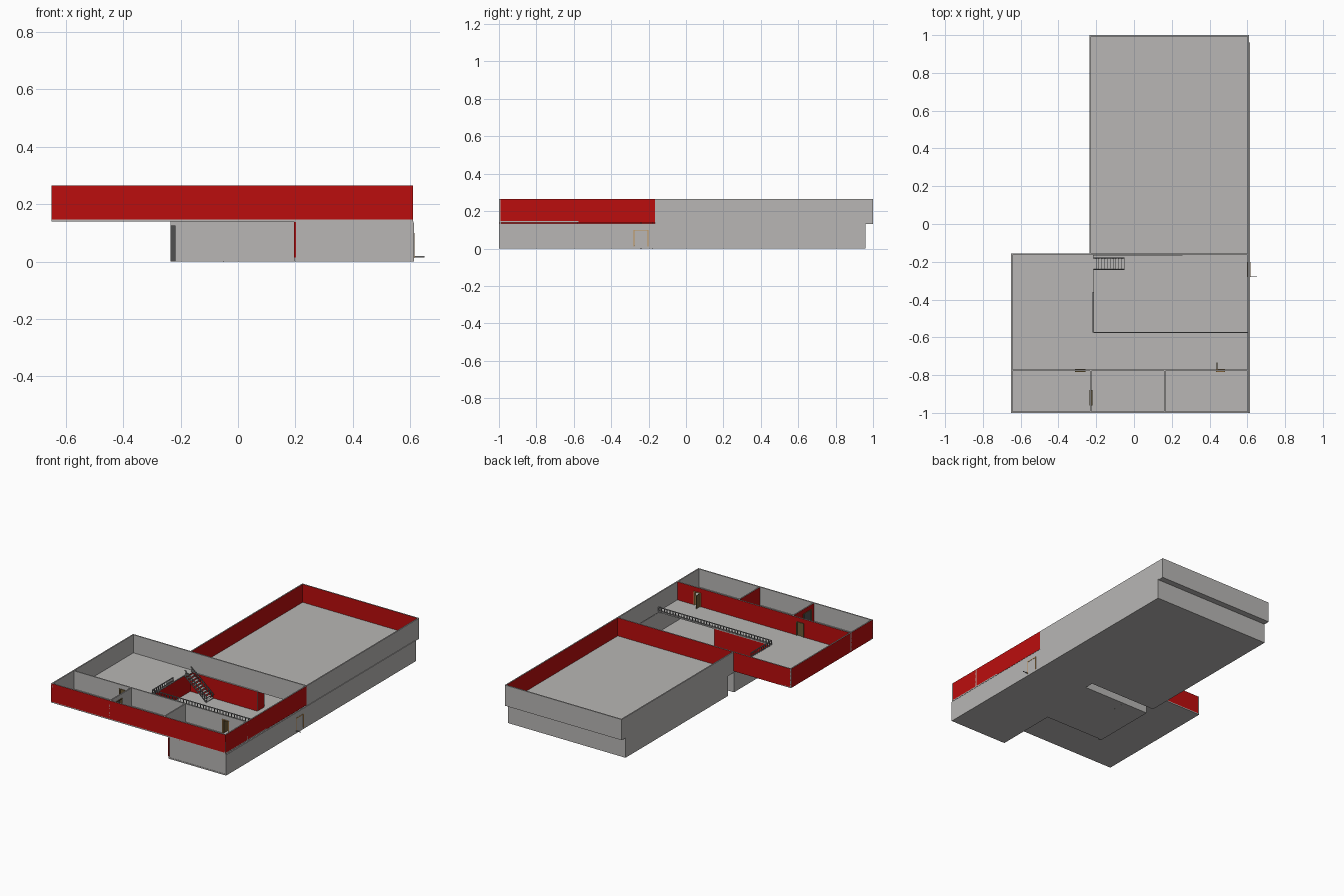
import bpy, bmesh
from mathutils import Vector

cube = bpy.data.objects.get("Cube")
if cube:
    bpy.data.objects.remove(cube, do_unlink=True)


def material(name, rgb):
    m = bpy.data.materials.new(name)
    m.use_nodes = True
    m.diffuse_color = (*rgb, 1)
    m.node_tree.nodes["Principled BSDF"].inputs["Base Color"].default_value = (*rgb, 1)
    return m


GREY, RED, DARK, WOOD, TAN, RAIL = range(6)
MATS = [material("plaster grey", (.48, .47, .46)), material("wall red", (.5, .004, .004)),
        material("dark trim", (.08, .08, .08)), material("door wood", (.16, .11, .04)),
        material("frame tan", (.55, .3, .1)), material("railing grey", (.25, .25, .25))]
DIRS = {"+x": (1, 0, 0), "-x": (-1, 0, 0), "+y": (0, 1, 0), "-y": (0, -1, 0)}


def boxes(name, items, mat=GREY, red=()):
    """Join boxes (lo, hi) in one object; faces towards the 'red' directions turn red."""
    bm = bmesh.new()
    for lo, hi in items:
        lo, hi = Vector(lo), Vector(hi)
        vs = bmesh.ops.create_cube(bm, size=1)["verts"]
        for v in vs:
            v.co = (lo + hi) / 2 + v.co * (hi - lo)
    bm.normal_update()
    for f in bm.faces:
        f.material_index = mat
        for d in red:
            if f.normal.dot(Vector(DIRS[d])) > .9:
                f.material_index = RED
    me = bpy.data.meshes.new(name)
    bm.to_mesh(me)
    bm.free()
    for m in MATS:
        me.materials.append(m)
    ob = bpy.data.objects.new(name, me)
    bpy.context.collection.objects.link(ob)
    return ob


def span(axis, c, t, a, b, z0, z1):
    """Box running a..b along an axis, c..c+t across it."""
    if axis == "x":
        return (a, c, z0), (b, c + t, z1)
    return (c, a, z0), (c + t, b, z1)


def wall(name, axis, c, a, b, z0, z1, red=(), doors=(), t=.008):
    """Wall with optional door openings."""
    parts, start = [], a
    for d0, d1, top in doors:
        parts += [span(axis, c, t, start, d0, z0, z1), span(axis, c, t, d0, d1, top, z1)]
        start = d1
    parts.append(span(axis, c, t, start, b, z0, z1))
    boxes(name, parts, GREY, red)


def frame(name, axis, c, t, a, b, z0, z1, mat, w=.005):
    boxes(name, [span(axis, c, t, a, a + w, z0, z1), span(axis, c, t, b - w, b, z0, z1),
                 span(axis, c, t, a, b, z1 - w, z1)], mat)


def railing(name, axis, c, a, b, z, h=.03, step=.02):
    n = int((b - a) / step)
    parts = [span(axis, c, .006, a, b, z + h - .004, z + h),
             span(axis, c, .004, a, b, z + .004, z + .007)]
    for i in range(n + 1):
        p = a + (b - a - .004) * i / n
        parts.append(span(axis, c, .004, p, p + .004, z, z + h))
    boxes(name, parts, RAIL)


TOP, DECK, CEIL = .265, .147, .135
LEFT, MID, RIGHT = -.65, -.235, .61

# Ground floor slab, with a narrow slot and a recessed front corner
boxes("ground_floor", [((.2, -1, 0), (RIGHT, -.58, .008)),
                       ((MID, -.58, 0), (RIGHT, -.16, .008)),
                       ((.255, -.16, 0), (RIGHT, -.1, .008)),
                       ((MID, -.1, 0), (RIGHT, .96, .008))])

# Ground floor walls
wall("ground_right_wall", "y", .606, -1, .96, 0, CEIL)
wall("ground_front_wall", "x", -.998, .2, .612, 0, .14)
wall("ground_recess_side_wall", "y", .195, -.998, -.58, 0, .14, ["+x"])
wall("ground_recess_wall", "x", -.588, MID, .2, 0, .14, ["+y"])
wall("ground_left_wall", "y", MID, -.58, -.16, 0, .14, ["+x"])
wall("slot_front_wall", "x", -.168, MID, .255, 0, CEIL, ["-y"])
wall("slot_end_wall", "y", .25, -.168, -.1, 0, CEIL, ["+x"])
wall("slot_back_wall", "x", -.1, MID, .255, 0, CEIL, ["+y"])
wall("ground_back_left_wall", "y", MID, -.1, .96, 0, CEIL, ["+x"])
wall("ground_back_wall", "x", .952, MID, RIGHT, 0, CEIL, ["-y"])
boxes("recess_dark_panel", [((MID, -.594, 0), (-.217, -.588, .125))], DARK)
boxes("recess_red_edge", [((.195, -1, .015), (.202, -.998, .138))], RED)

# Upper floor slabs around the stairwell
boxes("upper_front_floor", [((LEFT, -1, .14), (RIGHT, -.575, DECK)),
                            ((LEFT, -.575, .14), (-.215, -.155, DECK))])
boxes("upper_back_floor", [((MID, -.16, .13), (RIGHT, 1, DECK))])

# Upper front block: red outside, grey inside
wall("upper_front_wall", "x", -1, LEFT, RIGHT, .14, TOP, ["-y"])
wall("upper_left_wall", "y", LEFT, -1, -.155, .14, TOP, ["-x"])
wall("upper_right_wall", "y", .602, -1, -.165, .14, TOP, ["+x"])
wall("upper_middle_wall", "x", -.163, LEFT, RIGHT, .14, TOP, ["+y"])

# Upper back hall: grey outside, red inside
wall("hall_left_wall", "y", MID, -.156, 1, .13, TOP, ["+x"])
wall("hall_right_wall", "y", .602, -.165, 1, .13, TOP, ["-x"])
wall("hall_back_wall", "x", .992, MID, RIGHT, .13, TOP, ["-y"])

# Partitions of the front rooms
DOOR_TOP = .235
wall("long_partition", "x", -.779, LEFT, RIGHT, DECK, TOP, ["+y"],
     [(-.31, -.26, DOOR_TOP), (.435, .48, DOOR_TOP)])
wall("left_cross_partition", "y", -.232, -1, -.775, DECK, TOP, ["-x"],
     [(-.96, -.88, DOOR_TOP)])
wall("right_cross_partition", "y", .158, -1, -.775, DECK, TOP, ["-x"])

# Doors and frames
frame("left_room_frame", "x", -.783, .016, -.312, -.258, DECK, DOOR_TOP + .002, WOOD)
boxes("left_room_door", [((-.306, -.777, DECK), (-.264, -.773, .232))], WOOD)
frame("right_room_frame", "x", -.783, .016, .433, .482, DECK, DOOR_TOP + .002, TAN)
boxes("right_room_door", [((.438, -.775, DECK), (.442, -.732, .232))], WOOD)
frame("cross_door_frame", "y", -.236, .016, -.962, -.878, DECK, DOOR_TOP + .002, WOOD)
boxes("cross_door", [((-.236, -.955, DECK), (-.232, -.885, .232))], DARK)
frame("entrance_frame", "y", .598, .018, -.28, -.2, .012, .1, TAN)
boxes("entrance_handle", [((.614, -.279, .015), (.65, -.276, .019))], RAIL)

# Railings round the stairwell
railing("front_railing", "x", -.577, -.217, .602, DECK)
railing("side_railing", "y", -.219, -.575, -.36, DECK)

# Open staircase, coming down towards the right
steps = 11
treads, banisters = [], []
for i in range(steps):
    x = -.215 + .015 * i
    z = DECK - .0127 * i
    treads.append(((x, -.24, z - .004), (x + .016, -.182, z)))
    for y in (-.243, -.182):
        banisters.append(((x + .006, y, z - .012), (x + .009, y + .003, z + .03)))
boxes("stair_treads", treads)
boxes("stair_balusters", banisters, RAIL)
for side, y in (("front", -.244), ("back", -.183)):
    for part, dz in (("stringer", -.008), ("handrail", .03)):
        ob = boxes(f"stair_{side}_{part}", [((-.215, y, -.003), (-.05, y + .005, .003))], RAIL)
        for v in ob.data.vertices:
            v.co.z += DECK + dz - (v.co.x + .215) * .84
